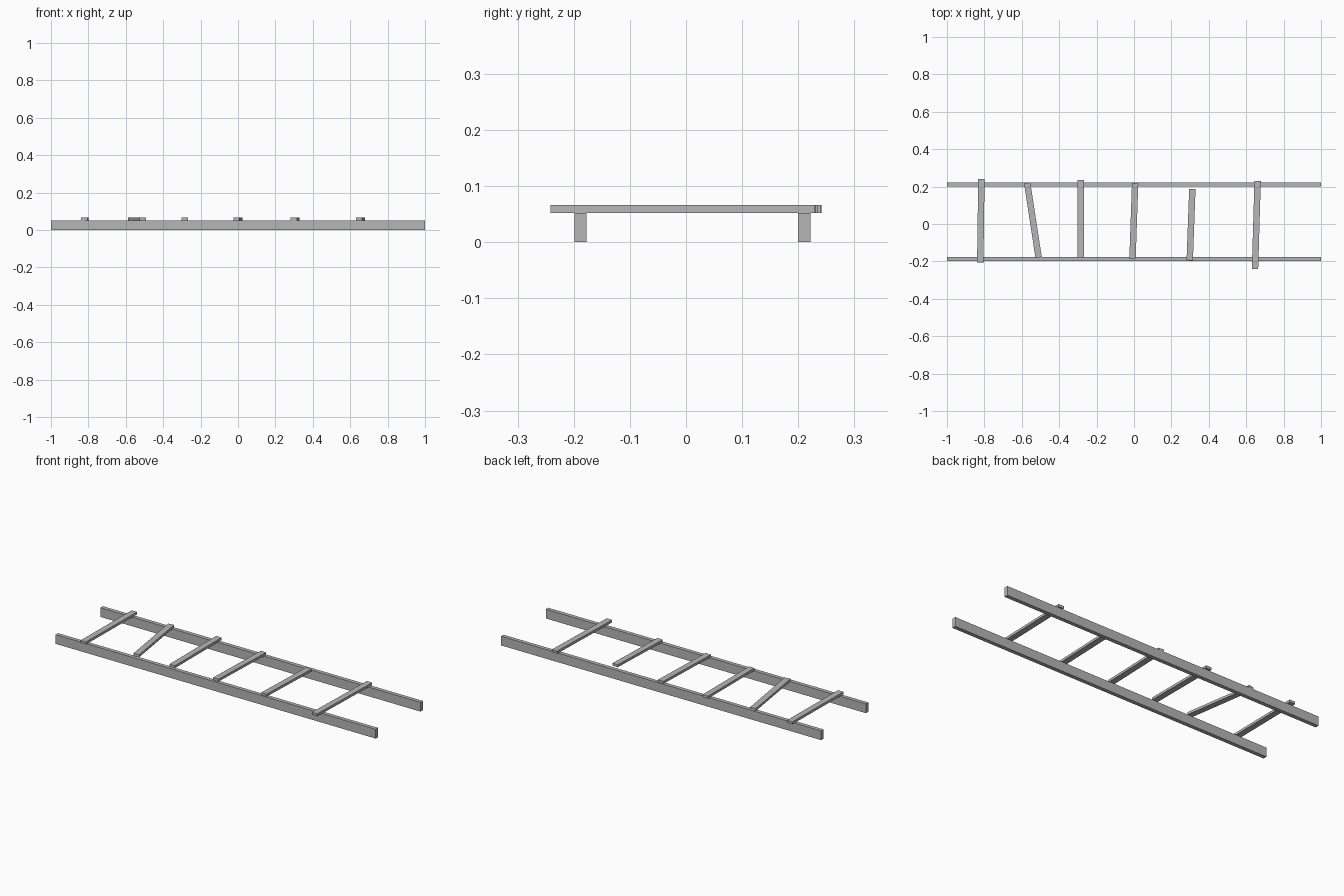
import bpy
from math import atan2, hypot

cube = bpy.data.objects.get("Cube")
if cube:
    bpy.data.objects.remove(cube, do_unlink=True)

# Plain grey material
grey = bpy.data.materials.new("plain grey")
grey.use_nodes = True
color = (0.47, 0.47, 0.47, 1)
grey.diffuse_color = color
grey.node_tree.nodes["Principled BSDF"].inputs["Base Color"].default_value = color

RAIL_HEIGHT = 0.052
RAIL_WIDTH = 0.022
RUNG_HEIGHT = 0.014
RUNG_WIDTH = 0.034


def beam(name, start, end, width, bottom, height):
    """Box laid flat between two (x, y) points."""
    (x0, y0), (x1, y1) = start, end
    bpy.ops.mesh.primitive_cube_add(
        size=1,
        location=((x0 + x1) / 2, (y0 + y1) / 2, bottom + height / 2),
        rotation=(0, 0, atan2(y1 - y0, x1 - x0)))
    obj = bpy.context.object
    obj.name = name
    obj.scale = (hypot(x1 - x0, y1 - y0), width, height)
    bpy.ops.object.transform_apply(location=False, rotation=False, scale=True)
    obj.data.materials.append(grey)
    return obj


# Long side rails
for name, y in (("front_rail", -0.188), ("back_rail", 0.211)):
    beam(name, (-1, y), (1, y), RAIL_WIDTH, 0, RAIL_HEIGHT)

# Crooked rungs laid on the rails: front end, back end
rungs = [
    ((-0.822, -0.207), (-0.816, 0.241)),
    ((-0.510, -0.179), (-0.571, 0.219)),
    ((-0.284, -0.182), (-0.284, 0.235)),
    ((-0.008, -0.187), (0.006, 0.218)),
    ((0.298, -0.194), (0.312, 0.187)),
    ((0.647, -0.241), (0.661, 0.230)),
]
for i, (start, end) in enumerate(rungs, 1):
    beam(f"rung_{i}", start, end, RUNG_WIDTH, RAIL_HEIGHT, RUNG_HEIGHT)
